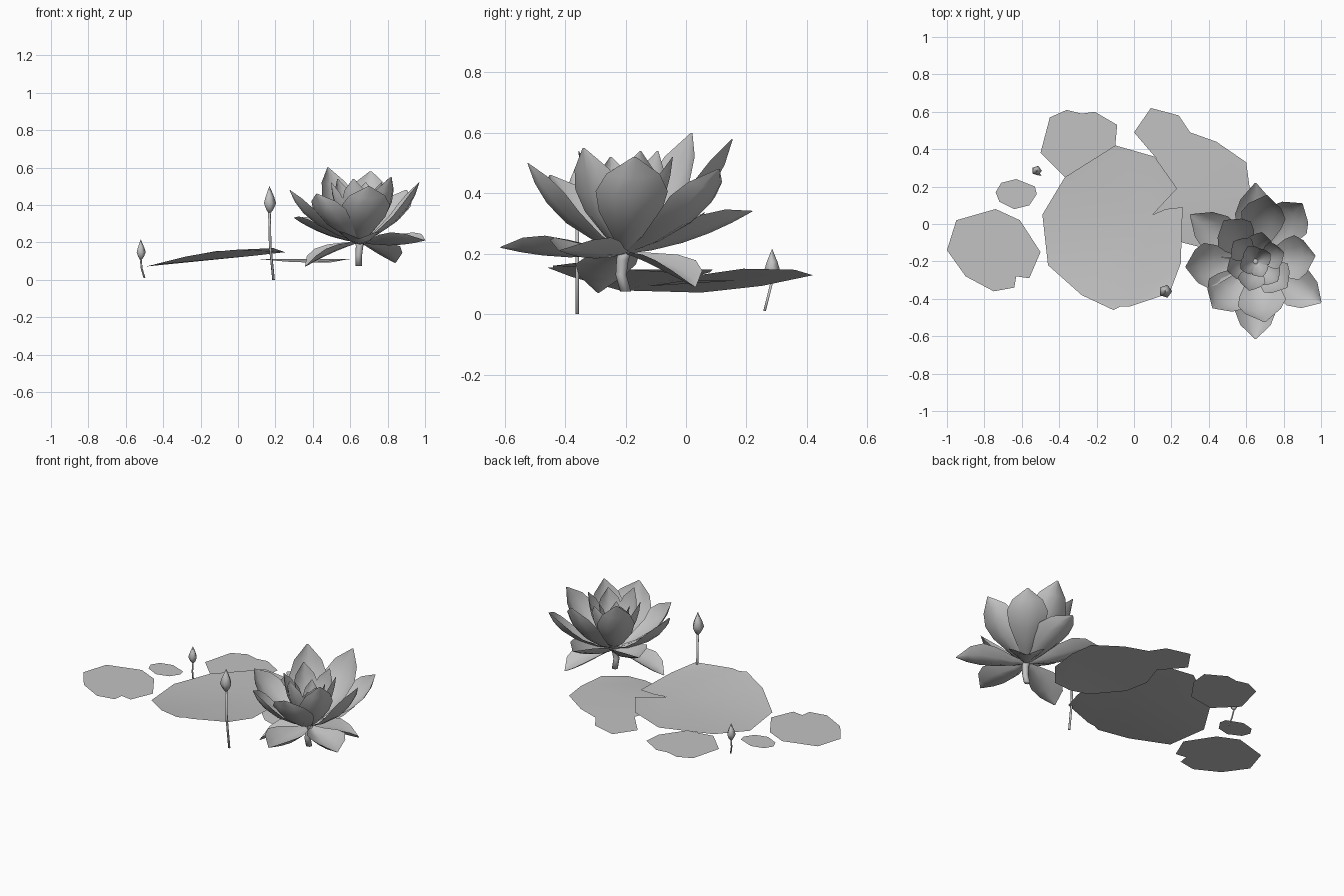
import bpy
import bmesh
import math
from mathutils import Vector

default_cube = bpy.data.objects.get("Cube")
if default_cube:
    bpy.data.objects.remove(default_cube, do_unlink=True)

# One plain material for the whole plant
GREY = (0.54, 0.54, 0.54, 1)
grey = bpy.data.materials.new("plain grey")
grey.use_nodes = True
grey.diffuse_color = GREY
grey.node_tree.nodes["Principled BSDF"].inputs["Base Color"].default_value = GREY


def make_object(name, bm):
    mesh = bpy.data.meshes.new(name)
    bm.to_mesh(mesh)
    bm.free()
    mesh.materials.append(grey)
    for polygon in mesh.polygons:
        polygon.use_smooth = True
    obj = bpy.data.objects.new(name, mesh)
    bpy.context.scene.collection.objects.link(obj)
    return obj


# Lily pads: thin sheets cut to an outline, with a height rule
def lily_pad(name, outline, height):
    bm = bmesh.new()
    corners = [bm.verts.new((x, y, height(x, y))) for x, y in outline]
    face = bm.faces.new(corners)
    face.normal_update()
    if face.normal.z < 0:
        face.normal_flip()
    bmesh.ops.triangulate(bm, faces=[face])
    return make_object(name, bm)


def dished(x, y):
    return 0.113 + 0.1 * x + 0.17 * max(0, -y - 0.15) + 0.05 * max(0, y + 0.1)


def raised(x, y):
    return 0.112 - 0.15 * max(0, -y)


def floating(x, y):
    return 0.083


lily_pad("large_pad", [
    (-.49, .05), (-.37, .25), (-.1, .42), (.11, .36), (.23, .19), (.1, .05),
    (.17, .08), (.26, .09), (.25, -.21), (.19, -.37), (-.02, -.44),
    (-.07, -.44), (-.11, -.46), (-.28, -.38), (-.46, -.22)], dished)
lily_pad("back_pad", [
    (0, .49), (.09, .62), (.24, .58), (.3, .49), (.44, .44), (.6, .33),
    (.62, .18), (.6, 0), (.5, -.12), (.38, -.13), (.26, -.1), (.1, .05),
    (.07, .2), (.12, .35)], raised)
lily_pad("back_left_pad", [
    (-.5, .38), (-.45, .57), (-.36, .61), (-.28, .59), (-.21, .6),
    (-.09, .53), (-.1, .42), (-.2, .28), (-.37, .25)], floating)
lily_pad("left_pad", [
    (-1, -.14), (-.95, .02), (-.74, .08), (-.61, .02), (-.5, -.15),
    (-.56, -.29), (-.63, -.28), (-.64, -.34), (-.75, -.36), (-.9, -.28)], floating)
lily_pad("tiny_pad", [
    (-.74, .17), (-.71, .22), (-.63, .24), (-.53, .2), (-.52, .16),
    (-.56, .1), (-.64, .08), (-.72, .12)], floating)


# Round parts: rings swept upward through (centre, radius) stations
def swept(name, stations, sides):
    bm = bmesh.new()
    rings = []
    for centre, radius in stations:
        ring = []
        for i in range(sides):
            angle = math.tau * i / sides
            offset = Vector((math.cos(angle), math.sin(angle), 0)) * radius
            ring.append(bm.verts.new(Vector(centre) + offset))
        rings.append(ring)
    for low, high in zip(rings, rings[1:]):
        for i in range(sides):
            j = (i + 1) % sides
            bm.faces.new((low[i], low[j], high[j], high[i]))
    bm.faces.new(rings[0][::-1])
    bm.faces.new(rings[-1])
    return make_object(name, bm)


# Buds: a slightly bent thin stem below a pointed five-sided bud
BUD_PROFILE = ((0, 0.25), (0.12, 0.6), (0.35, 1), (0.6, 0.7), (1, 0.03))


def bud(prefix, foot, neck, length, radius, stem_radius):
    foot, neck = Vector(foot), Vector(neck)
    middle = foot.lerp(neck, 0.5) + Vector((-stem_radius, 0, 0))
    swept(prefix + "_bud_stem",
          [(foot, stem_radius), (middle, stem_radius), (neck, stem_radius)], 6)
    swept(prefix + "_bud",
          [(neck + Vector((0, 0, t * length)), r * radius) for t, r in BUD_PROFILE], 5)


bud("front", (.19, -.36, 0), (.168, -.36, .36), .14, .036, .007)
bud("back", (-.5, .26, .01), (-.52, .285, .11), .105, .027, .005)

# Flower stem, bending forward on its way up
swept("flower_stem", [((.645, -.2, .075), .018), ((.645, -.215, .13), .018),
                      ((.65, -.21, .18), .02), ((.65, -.2, .22), .024)], 8)

# Petals: a curved spine with a cupped blade widening then closing to a point
HEART = Vector((.65, -.2, .2))
UP = Vector((0, 0, 1))
BLADE = ((0, .12), (.2, .45), (.45, .87), (.66, 1), (.84, .74), (1, .04))
ACROSS = (-1, -.5, 0, .5, 1)


def petal(name, tip, half_width, belly, sag, cup):
    tip = Vector(tip)
    reach = tip - HEART
    flat = Vector((reach.x, reach.y, 0))
    side = UP.cross(flat).normalized()
    bend = HEART + flat * belly[0] + UP * (reach.z * belly[1] - sag)
    bm = bmesh.new()
    rows = []
    for t, width in BLADE:
        spine = HEART * (1 - t) ** 2 + bend * (2 * t * (1 - t)) + tip * t ** 2
        tangent = (bend - HEART) * (1 - t) + (tip - bend) * t
        inward = tangent.cross(side).normalized()
        spread = half_width * width
        rows.append([bm.verts.new(spine + side * (u * spread)
                                  + inward * (cup * spread * u * u))
                     for u in ACROSS])
    for low, high in zip(rows, rows[1:]):
        for i in range(len(ACROSS) - 1):
            bm.faces.new((low[i], high[i], high[i + 1], low[i + 1]))
    bmesh.ops.recalc_face_normals(bm, faces=bm.faces[:])
    if sum(f.normal.z for f in bm.faces) < 0:
        bmesh.ops.reverse_faces(bm, faces=bm.faces[:])
    return make_object(name, bm)


# Low spreading petals, then two that droop toward the water
SPREADING_TIPS = ((.65, -.615, .22), (1, -.42, .21), (.65, .22, .34), (.3, .05, .33))
for number, tip in enumerate(SPREADING_TIPS, 1):
    petal(f"spreading_petal_{number}", tip, .11, (.5, .4), .04, .6)

DROOPING_TIPS = ((.84, .03, .09), (.36, -.29, .07))
for number, tip in enumerate(DROOPING_TIPS, 1):
    petal(f"drooping_petal_{number}", tip, .105, (.5, .35), 0, .45)

# Tall cupped petals, with their half widths
MIDDLE_PETALS = (((.275, -.23, .48), .12), ((.48, .02, .6), .11),
                 ((.71, .155, .58), .12), ((.9, .11, .48), .12),
                 ((.97, -.17, .52), .12), ((.82, -.34, .55), .1),
                 ((.7, -.525, .5), .13), ((.42, -.45, .46), .12))
for number, (tip, half_width) in enumerate(MIDDLE_PETALS, 1):
    petal(f"middle_petal_{number}", tip, half_width, (.82, .28), 0, .4)

# Upright inner petals in two turned rings
for ring, count, radius, height, width in (
        ("inner", 6, .16, .54, .075), ("core", 4, .09, .48, .05)):
    for i in range(count):
        angle = math.tau * (i + 0.3) / count
        tip = (HEART.x + radius * math.cos(angle),
               HEART.y + radius * math.sin(angle),
               height - 0.02 * (i % 2))
        petal(f"{ring}_petal_{i + 1}", tip, width, (.9, .38), 0, .45)
